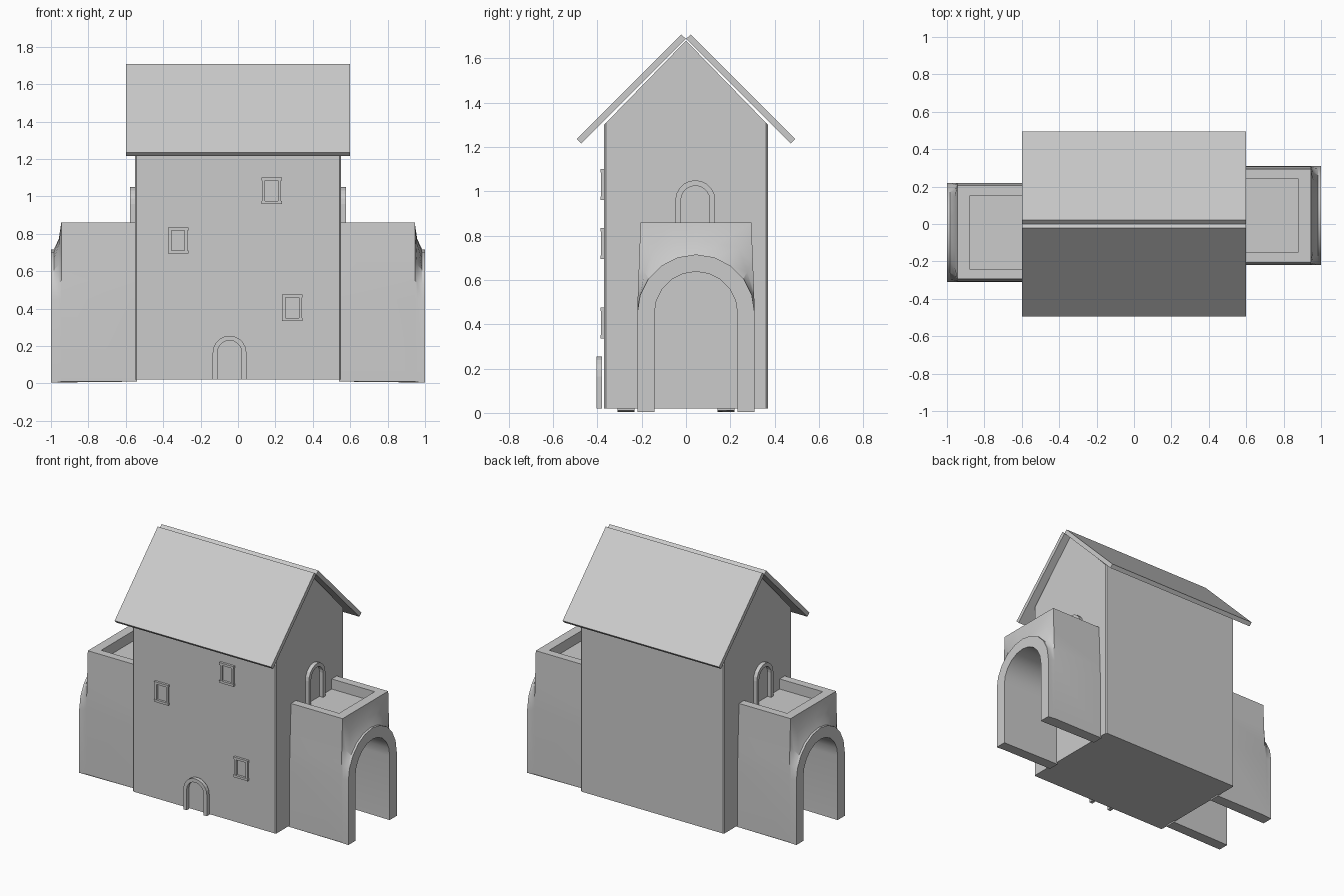
import bpy, bmesh
from math import sin, cos, pi, radians
from mathutils import Vector

if "Cube" in bpy.data.objects:
    bpy.data.objects.remove(bpy.data.objects["Cube"])

SEG = 10  # sides of every arch


def mesh_object(name, verts, faces):
    me = bpy.data.meshes.new(name)
    bm = bmesh.new()
    vs = [bm.verts.new(v) for v in verts]
    for f in faces:
        bm.faces.new([vs[i] for i in f])
    bmesh.ops.recalc_face_normals(bm, faces=bm.faces)
    bm.to_mesh(me)
    bm.free()
    ob = bpy.data.objects.new(name, me)
    bpy.context.collection.objects.link(ob)
    return ob


def box(name, lo, hi):
    v = [(x, y, z) for x in (lo[0], hi[0]) for y in (lo[1], hi[1]) for z in (lo[2], hi[2])]
    f = [(0, 1, 3, 2), (4, 5, 7, 6), (0, 1, 5, 4), (2, 3, 7, 6), (0, 2, 6, 4), (1, 3, 7, 5)]
    return mesh_object(name, v, f)


def prism(name, profile, x0, x1):
    """Extrude a (y, z) profile along x."""
    n = len(profile)
    v = [(x, y, z) for x in (x0, x1) for y, z in profile]
    f = [range(n), range(n, 2 * n)]
    f += [(i, (i + 1) % n, n + (i + 1) % n, n + i) for i in range(n)]
    return mesh_object(name, v, f)


def ring_loft(name, rows):
    """Join a closed series of open arch rows and cap the two feet."""
    n, m = len(rows), len(rows[0])
    v = [p for r in rows for p in r]
    f = [(i * m + k, i * m + k + 1, (i + 1) % n * m + k + 1, (i + 1) % n * m + k)
         for i in range(n) for k in range(m - 1)]
    f += [[i * m for i in range(n)], [i * m + m - 1 for i in range(n)]]
    return mesh_object(name, v, f)


def arch(x, cy, r, spring, base):
    pts = [Vector((x, cy + r * cos(pi * k / SEG), spring + r * sin(pi * k / SEG)))
           for k in range(SEG + 1)]
    return [Vector((x, cy + r, base))] + pts + [Vector((x, cy - r, base))]


def arch_frame(name, x0, x1, cy, spring, base):
    return ring_loft(name, [arch(x, cy, r, spring, base) for x, r in
                            ((x0, .09), (x1, .09), (x1, .065), (x0, .065))])


def turned_copy(ob, name):
    c = ob.copy()
    c.name = name
    c.rotation_euler.z = pi
    bpy.context.collection.objects.link(c)


# main house with gables
house = prism("house_body", [(-.37, .02), (.37, .02), (.37, 1.3), (0, 1.68), (-.37, 1.3)], -.55, .55)
bm = bmesh.new()
bm.from_mesh(house.data)
corners = [e for e in bm.edges if abs(e.verts[0].co.z - e.verts[1].co.z) > 1]
bmesh.ops.bevel(bm, geom=corners, offset=.008, segments=1, affect='EDGES')
bm.to_mesh(house.data)
bm.free()

# roof slabs
for s, name in ((-1, "roof_front"), (1, "roof_back")):
    prism(name, [(s * y, z) for y, z in
                 ((0, 1.688), (.022, 1.708), (.494, 1.236), (.473, 1.215))], -.6, .6)

# side porch: walls lofted into a projecting arch
CY = .045
half = [(.265, .45), (.262, .55), (.257, .68), (.25, .86), (.12, .86), (0, .86)]
wall = [(.265, .01)] + half + [(-y, z) for y, z in half[-2::-1]] + [(-.265, .01)]


def wall_row(x):
    return [Vector((x, CY + y, z)) for y, z in wall]


outer = arch(1.0, CY, .265, .45, .005)
edge = wall_row(.945)
mid = [a.lerp(b, .6) for a, b in zip(edge, outer)]
for p in mid:
    p.x = .958
lip = [p.copy() for p in outer]
for p in lip:
    p.x = .985
rows = [wall_row(.54), edge, mid, lip, outer,
        arch(1.0, CY, .1875, .45, .005), arch(.54, CY, .1875, .45, .01)]
porch = ring_loft("porch_right", rows)

# sunken terrace inside the parapet
cutter = box("terrace_cutter", (.5, CY - .195, .79), (.88, CY + .195, 1))
cutter.hide_render = True
mod = porch.modifiers.new("terrace", 'BOOLEAN')
mod.object = cutter
mod.operation = 'DIFFERENCE'
mod.solver = 'EXACT'
bpy.context.view_layer.objects.active = porch
porch.select_set(True)
bpy.ops.object.modifier_apply(modifier=mod.name)
bpy.data.objects.remove(cutter)
bpy.ops.object.shade_smooth_by_angle(angle=radians(30))
turned_copy(porch, "porch_left")

# terrace door frames
side_door = arch_frame("terrace_door_right", .545, .577, .042, .96, .79)
turned_copy(side_door, "terrace_door_left")

# front door frame
front_door = arch_frame("front_door_frame", .379, .405, -.045, .165, .02)
front_door.rotation_euler.z = -pi / 2

# window frames
for i, (x, z) in enumerate(((.18, 1.03), (-.32, .765), (.29, .405))):
    for s in (-1, 1):
        box(f"window_{i}_rail", (x - .055, -.386, z + s * .062 - .008), (x + .055, -.365, z + s * .062 + .008))
        box(f"window_{i}_post", (x + s * .043 - .008, -.384, z - .06), (x + s * .043 + .008, -.365, z + .06))
